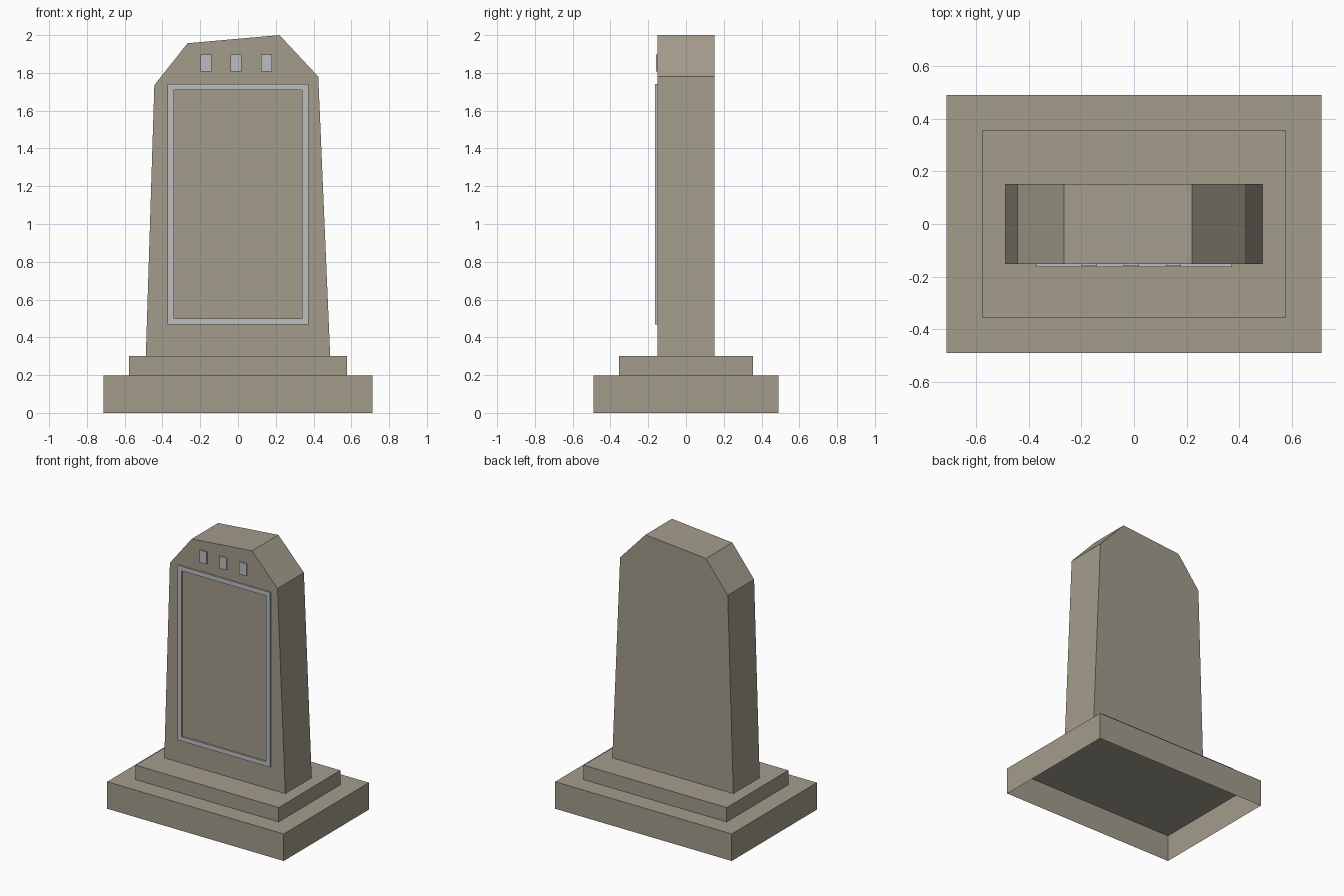
import bpy
import bmesh

# Remove the default cube
cube = bpy.data.objects.get("Cube")
if cube:
    bpy.data.objects.remove(cube, do_unlink=True)


def make_material(name, color):
    mat = bpy.data.materials.new(name)
    mat.use_nodes = True
    mat.diffuse_color = color
    mat.node_tree.nodes["Principled BSDF"].inputs["Base Color"].default_value = color
    return mat


stone = make_material("warm grey stone", (0.37, 0.335, 0.265, 1))
metal = make_material("pale grey trim", (0.5, 0.515, 0.53, 1))


def finish(name, bm, mat):
    bmesh.ops.recalc_face_normals(bm, faces=bm.faces)
    mesh = bpy.data.meshes.new(name)
    bm.to_mesh(mesh)
    bm.free()
    mesh.materials.append(mat)
    obj = bpy.data.objects.new(name, mesh)
    bpy.context.collection.objects.link(obj)
    return obj


def prism(name, outline, y_front, y_back, mat):
    """Extrude an x-z outline from front to back."""
    bm = bmesh.new()
    face = bm.faces.new([bm.verts.new((x, y_front, z)) for x, z in outline])
    result = bmesh.ops.extrude_face_region(bm, geom=[face], use_keep_orig=True)
    moved = [v for v in result["geom"] if isinstance(v, bmesh.types.BMVert)]
    bmesh.ops.translate(bm, verts=moved, vec=(0, y_back - y_front, 0))
    return finish(name, bm, mat)


def rectangle(x0, x1, z0, z1):
    return [(x0, z0), (x1, z0), (x1, z1), (x0, z1)]


def plinth(name, half_x, half_y, z0, z1):
    """Stepped base block, hollow and open underneath."""
    obj = prism(name, rectangle(-half_x, half_x, z0, z1), -half_y, half_y, stone)
    bm = bmesh.new()
    bm.from_mesh(obj.data)
    bottom = [f for f in bm.faces if f.normal.z < -0.9]
    bmesh.ops.delete(bm, geom=bottom, context="FACES_ONLY")
    bm.to_mesh(obj.data)
    bm.free()


# Two-step base
plinth("lower_plinth", 0.712, 0.49, 0, 0.197)
plinth("upper_plinth", 0.577, 0.355, 0.197, 0.302)

# Tapered slab with uneven chipped top
FRONT = -0.152
slab_outline = [(-0.488, 0.302), (0.488, 0.302), (0.425, 1.78),
                (0.22, 2.0), (-0.267, 1.957), (-0.443, 1.735)]
prism("stone_slab", slab_outline, FRONT, -FRONT, stone)

# Raised rectangular frame made of four bars with mitred corners
outer = rectangle(-0.372, 0.372, 0.467, 1.741)
inner = rectangle(-0.34, 0.34, 0.499, 1.709)
bm = bmesh.new()
rings = [[bm.verts.new((x, y, z)) for x, z in loop]
         for loop, y in ((outer, FRONT), (outer, FRONT - 0.011),
                         (inner, FRONT - 0.011), (inner, FRONT))]
for k in range(4):
    ring, following = rings[k], rings[(k + 1) % 4]
    for i in range(4):
        j = (i + 1) % 4
        bm.faces.new((ring[i], ring[j], following[j], following[i]))
finish("inscription_frame", bm, metal)

# Three small studs above the frame
for label, x in (("left", 0.15), ("middle", -0.01), ("right", -0.17)):
    prism(label + "_stud", rectangle(x - 0.029, x + 0.029, 1.807, 1.897),
          FRONT - 0.008, FRONT, metal)
